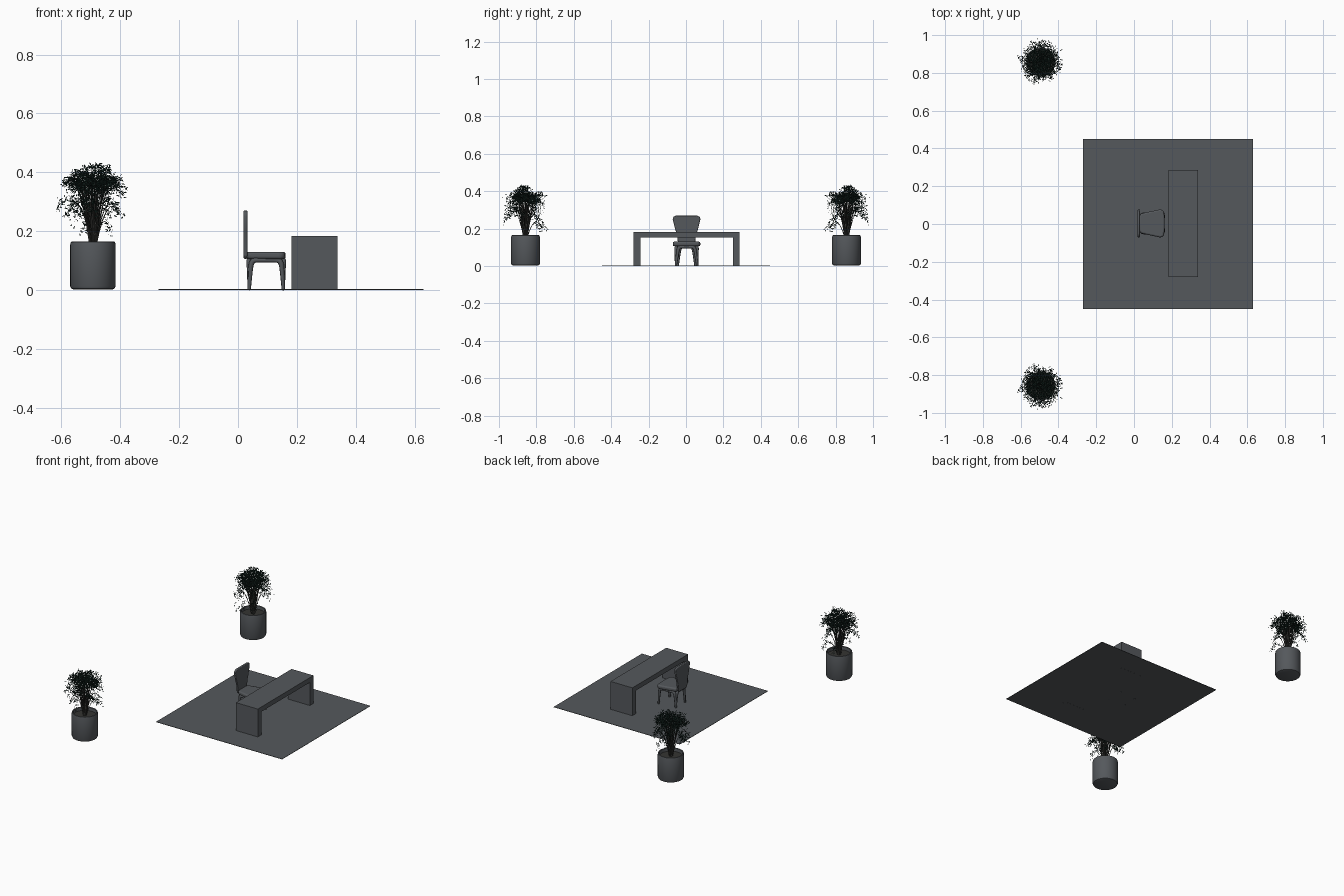
import bpy, bmesh, math, random
from mathutils import Vector

if "Cube" in bpy.data.objects:
    bpy.data.objects.remove(bpy.data.objects["Cube"])


def material(name, rgb):
    m = bpy.data.materials.new(name)
    m.use_nodes = True
    m.diffuse_color = (*rgb, 1)
    m.node_tree.nodes["Principled BSDF"].inputs["Base Color"].default_value = (*rgb, 1)
    return m


GREY = material("slate grey", (0.09, 0.098, 0.107))
BARK = material("dark bark", (0.035, 0.035, 0.032))
LEAF = material("deep green", (0.008, 0.022, 0.018))
LEAF_PALE = material("dusty green", (0.03, 0.06, 0.05))


def add_mesh(name, bm, mats, smooth=False, bevel=0):
    me = bpy.data.meshes.new(name)
    bm.to_mesh(me)
    bm.free()
    ob = bpy.data.objects.new(name, me)
    bpy.context.collection.objects.link(ob)
    for m in mats:
        me.materials.append(m)
    if bevel:
        mod = ob.modifiers.new("soft edges", "BEVEL")
        mod.width, mod.segments = bevel, 3
    if smooth:
        bpy.ops.object.select_all(action="DESELECT")
        ob.select_set(True)
        bpy.context.view_layer.objects.active = ob
        bpy.ops.object.shade_smooth_by_angle(angle=math.radians(40))
    return ob


def box(name, x0, x1, y0, y1, z0, z1):
    bm = bmesh.new()
    bmesh.ops.create_cube(bm, size=1)
    for v in bm.verts:
        v.co = (x1 if v.co.x > 0 else x0, y1 if v.co.y > 0 else y0, z1 if v.co.z > 0 else z0)
    return add_mesh(name, bm, [GREY])


def slab(name, outline, depth, bevel):
    """Extrude a closed 3D outline along a vector and soften its edges."""
    bm = bmesh.new()
    face = bm.faces.new([bm.verts.new(p) for p in outline])
    new = bmesh.ops.extrude_face_region(bm, geom=[face])["geom"]
    bmesh.ops.translate(bm, vec=depth, verts=[v for v in new if isinstance(v, bmesh.types.BMVert)])
    bmesh.ops.recalc_face_normals(bm, faces=bm.faces)
    return add_mesh(name, bm, [GREY], True, bevel)


def tubes(name, paths, radius, mat, sides):
    """One curve object; each path is a list of (point, radius factor)."""
    cu = bpy.data.curves.new(name, "CURVE")
    cu.dimensions = "3D"
    cu.bevel_depth, cu.bevel_resolution, cu.resolution_u = radius, sides, 4
    cu.use_fill_caps = True
    for path in paths:
        sp = cu.splines.new("NURBS")
        sp.points.add(len(path) - 1)
        sp.order_u, sp.use_endpoint_u = 3, True
        for pt, (co, r) in zip(sp.points, path):
            pt.co, pt.radius = (*co, 1), r
    cu.materials.append(mat)
    ob = bpy.data.objects.new(name, cu)
    bpy.context.collection.objects.link(ob)
    return ob


# Rug and desk
box("rug", -0.27, 0.63, -0.45, 0.45, 0.0005, 0.003)
box("desk_top", 0.182, 0.338, -0.281, 0.287, 0.152, 0.183)
box("desk_right_panel", 0.182, 0.338, -0.281, -0.244, 0, 0.152)
box("desk_left_panel", 0.182, 0.338, 0.25, 0.287, 0, 0.152)

# Chair, facing the desk
CY = 0.003
half_seat = [(0.028, 0.035), (0.036, 0.052), (0.09, 0.064), (0.142, 0.075), (0.158, 0.066), (0.162, 0.03)]
seat_outline = [(x, CY + y, 0.106) for x, y in half_seat] + [(x, CY - y, 0.106) for x, y in reversed(half_seat)]
slab("chair_seat", seat_outline, (0, 0, 0.024), 0.008)
half_back = [(0.035, 0.106), (0.045, 0.115), (0.05, 0.16), (0.062, 0.2), (0.074, 0.25), (0.07, 0.264), (0.055, 0.27)]
back_outline = [(0.019, CY + y, z) for y, z in half_back] + [(0.019, CY - y, z) for y, z in reversed(half_back)]
slab("chair_back", back_outline, (0.013, 0, 0), 0.004)


def arch(a, b, splay):
    """Leg, curved shoulder, rail, shoulder and leg in one sweep."""
    a, b = Vector(a), Vector(b)
    ia, ib = a.lerp(b, splay), b.lerp(a, splay)
    ra, rb = a.lerp(b, 0.32), b.lerp(a, 0.32)
    up = lambda p, z: (p.x, p.y, z)
    return [(up(a, 0), 0.75), (up(a.lerp(ia, 0.5), 0.05), 0.9), (up(ia, 0.102), 1.3), (up(ra, 0.102), 1.1),
            (up(rb, 0.102), 1.1), (up(ib, 0.102), 1.3), (up(b.lerp(ib, 0.5), 0.05), 0.9), (up(b, 0), 0.75)]


feet = {(i, s): (x, CY + s * y, 0) for i, x, y in ((0, 0.038, 0.047), (1, 0.154, 0.057)) for s in (-1, 1)}
tubes("chair_legs", [arch(feet[0, s], feet[1, s], 0.06) for s in (-1, 1)]
      + [arch(feet[i, -1], feet[i, 1], 0.12) for i in (0, 1)], 0.0075, GREY, 2)


# Potted trees
def lathe(name, profile, centre, mat, steps=40):
    bm = bmesh.new()
    verts = [bm.verts.new((r, 0, z)) for r, z in profile]
    edges = [bm.edges.new(pair) for pair in zip(verts, verts[1:])]
    bmesh.ops.spin(bm, geom=verts + edges, axis=(0, 0, 1), cent=(0, 0, 0), angle=math.tau, steps=steps)
    bmesh.ops.remove_doubles(bm, verts=bm.verts, dist=0.0001)
    bmesh.ops.recalc_face_normals(bm, faces=bm.faces)
    return add_mesh(name, bm, [mat], True), centre


def bezier(p, t):
    return p[0].lerp(p[1], t).lerp(p[1].lerp(p[2], t), t)


def tree(side, word):
    rng = random.Random(7)
    cx, cy = -0.493, side * 0.858
    pot_profile = [(0, 0.002), (0.066, 0.002), (0.073, 0.005), (0.077, 0.013), (0.077, 0.155), (0.075, 0.163),
                   (0.071, 0.165), (0.068, 0.162), (0.067, 0.14), (0, 0.14)]
    lathe(word + "_pot", pot_profile, None, GREY)[0].location = (cx, cy, 0)
    lathe(word + "_soil", [(0.067, 0.142), (0, 0.144)], None, BARK)[0].location = (cx, cy, 0)

    place = lambda p: (cx + p.x, cy + side * p.y, p.z)
    bm = bmesh.new()
    twigs = []
    count = 90
    for i in range(count):
        # Twigs rise from the trunk and arch over, the outer ones drooping
        az = i * 2.39996
        out = 0.118 * math.sqrt((i + 0.5) / count) * rng.uniform(0.85, 1.08)
        tip_z = 0.438 - 7 * out * out - rng.random() ** 1.6 * (0.06 + 0.9 * out)
        d = Vector((math.cos(az), math.sin(az), 0))
        path = [d * 0.008 + Vector((0, 0, 0.14)), d * out * 0.5 + Vector((0, 0, min(0.43, tip_z + 0.1))),
                d * out + Vector((0, 0, max(tip_z, 0.19)))]
        if i % 2 == 0:
            twigs.append([(place(path[0]), 1.5), (place(path[1]), 0.8), (place(path[2]), 0.3)])
        for k in range(32):
            t = 1 - 0.5 * rng.random() ** 1.3
            base = bezier(path, t) + Vector([rng.gauss(0, 0.007) for _ in range(3)])
            if base.z > 0.43:
                base.z -= 0.015
            aim = Vector((rng.gauss(0, 1), rng.gauss(0, 1), rng.gauss(-0.3, 0.7))).normalized()
            wide = aim.cross(Vector([rng.gauss(0, 1) for _ in range(3)])).normalized() * 0.0026
            tip = aim * rng.uniform(0.011, 0.017)
            corners = [base, base + tip * 0.45 + wide, base + tip, base + tip * 0.45 - wide]
            leaf = bm.faces.new([bm.verts.new(place(c)) for c in corners])
            leaf.material_index = int(rng.random() < 0.15)
    add_mesh(word + "_leaves", bm, [LEAF, LEAF_PALE])
    tubes(word + "_branches", twigs, 0.0016, BARK, 0)
    tubes(word + "_trunk", [[((cx, cy, 0.14), 1), ((cx, cy, 0.2), 0.8), ((cx, cy, 0.28), 0.4)]], 0.006, BARK, 1)


tree(1, "rear")
tree(-1, "front")
